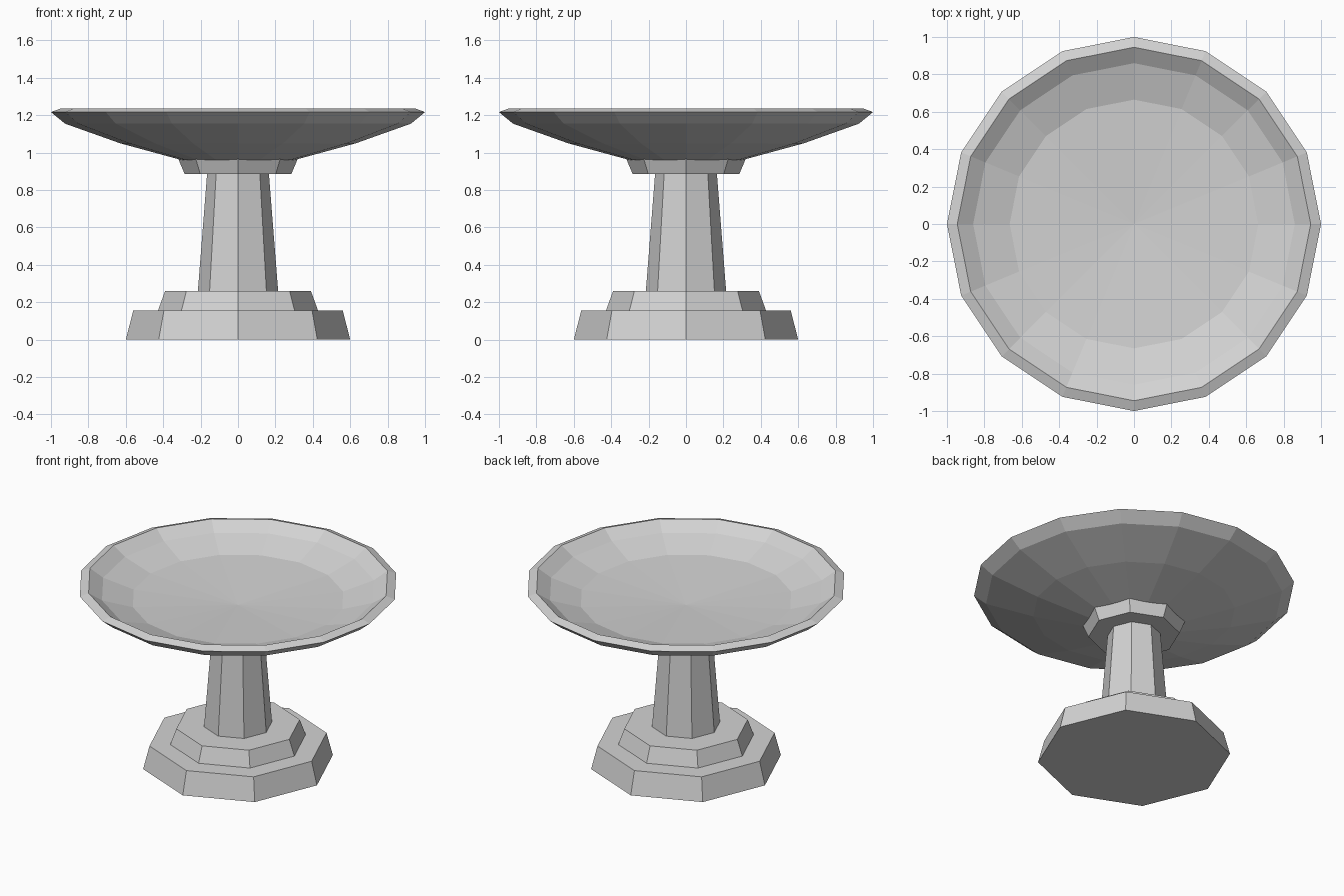
import bpy, bmesh, math

if "Cube" in bpy.data.objects:
    bpy.data.objects.remove(bpy.data.objects["Cube"])

stone = bpy.data.materials.new("pale_stone")
stone.diffuse_color = (0.65, 0.65, 0.65, 1)
stone.use_nodes = True
stone.node_tree.nodes["Principled BSDF"].inputs["Base Color"].default_value = stone.diffuse_color


def lathe(name, profile, sides):
    """Revolve (radius, z) points into a flat-sided solid; radius 0 makes a pole."""
    bm = bmesh.new()
    rings = []
    for r, z in profile:
        if r == 0:
            rings.append([bm.verts.new((0, 0, z))])
        else:
            rings.append([bm.verts.new((r * math.cos(2 * math.pi * i / sides),
                                        r * math.sin(2 * math.pi * i / sides), z))
                          for i in range(sides)])
    for a, b in zip(rings, rings[1:]):
        for i in range(sides):
            j = (i + 1) % sides
            if len(a) == 1:
                bm.faces.new((a[0], b[j], b[i]))
            elif len(b) == 1:
                bm.faces.new((a[i], a[j], b[0]))
            else:
                bm.faces.new((a[i], a[j], b[j], b[i]))
    # cap open ends
    if len(rings[0]) > 1:
        bm.faces.new(rings[0][::-1])
    if len(rings[-1]) > 1:
        bm.faces.new(rings[-1])
    bmesh.ops.recalc_face_normals(bm, faces=bm.faces)
    mesh = bpy.data.meshes.new(name)
    bm.to_mesh(mesh)
    bm.free()
    mesh.materials.append(stone)
    obj = bpy.data.objects.new(name, mesh)
    bpy.context.collection.objects.link(obj)
    return obj


# octagonal pedestal
lathe("base_lower_step", [(0.60, 0), (0.56, 0.155)], 8)
lathe("base_upper_step", [(0.43, 0.15), (0.39, 0.26)], 8)
lathe("column", [(0.215, 0.255), (0.165, 0.89)], 8)
lathe("collar", [(0.285, 0.885), (0.325, 0.98)], 8)

# sixteen-sided shallow bowl: underside, rim, then inside
lathe("bowl", [(0, 0.94), (0.30, 0.96), (0.63, 1.05), (0.925, 1.155), (1.0, 1.217),
               (0.945, 1.237), (0.86, 1.18), (0.665, 1.118), (0, 1.08)], 16)
